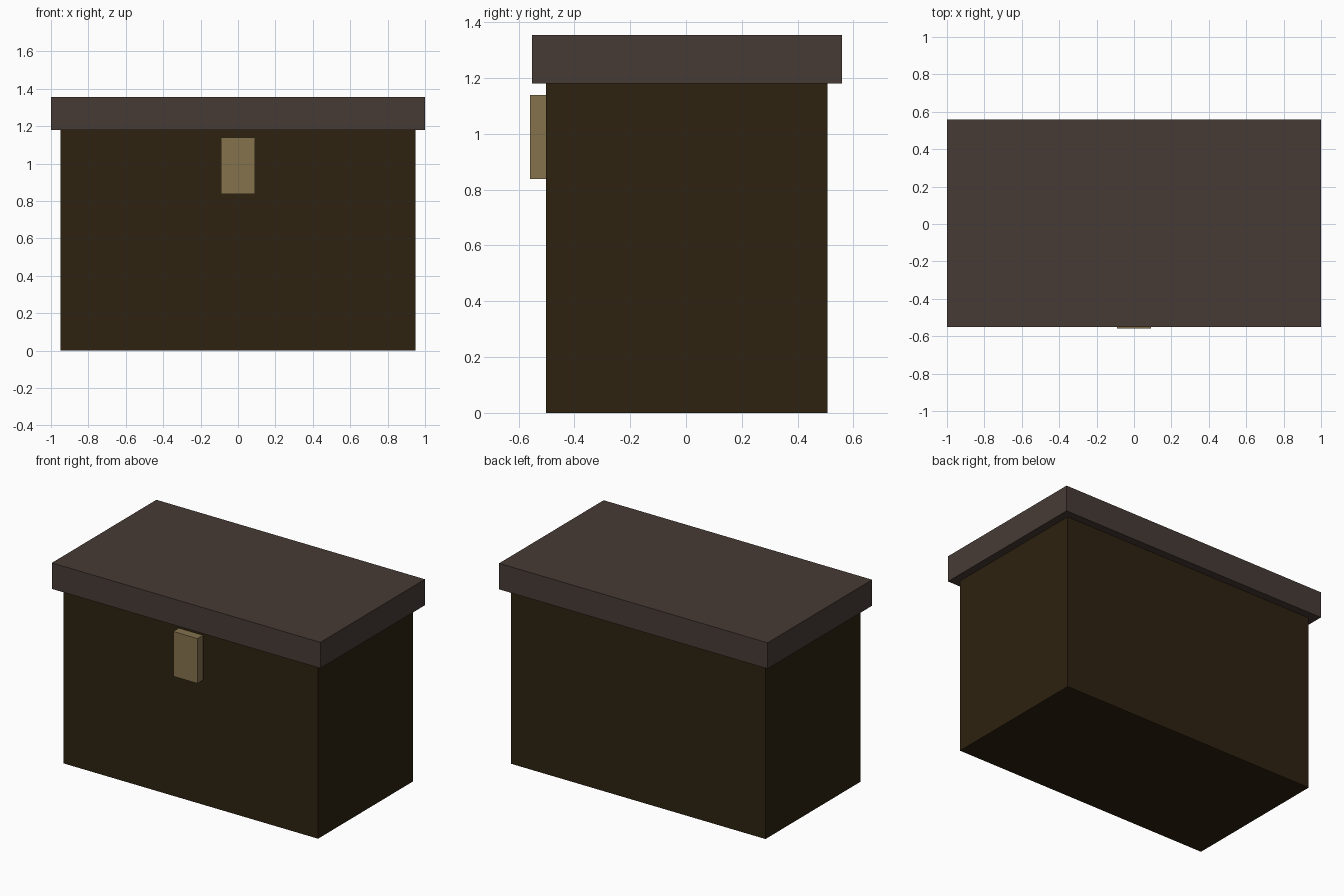
import bpy
import bmesh
from mathutils import Vector

if "Cube" in bpy.data.objects:
    bpy.data.objects.remove(bpy.data.objects["Cube"])


def material(name, rgb):
    mat = bpy.data.materials.new(name)
    mat.diffuse_color = (*rgb, 1.0)
    mat.use_nodes = True
    mat.node_tree.nodes["Principled BSDF"].inputs["Base Color"].default_value = mat.diffuse_color
    return mat


def box(name, low, high, mat):
    """Flat-faced box spanning two opposite corners."""
    low, high = Vector(low), Vector(high)
    bm = bmesh.new()
    bmesh.ops.create_cube(bm, size=1.0)
    bmesh.ops.scale(bm, vec=high - low, verts=bm.verts)
    bmesh.ops.translate(bm, vec=(low + high) / 2, verts=bm.verts)
    mesh = bpy.data.meshes.new(name)
    bm.to_mesh(mesh)
    bm.free()
    mesh.materials.append(mat)
    obj = bpy.data.objects.new(name, mesh)
    bpy.context.collection.objects.link(obj)
    return obj


dark_wood = material("dark_wood", (0.027, 0.016, 0.005))
lid_brown = material("lid_brown", (0.063, 0.044, 0.036))
dull_brass = material("dull_brass", (0.235, 0.171, 0.076))

# Chest body
box("chest_body", (-0.948, -0.502, 0.0), (0.948, 0.508, 1.18), dark_wood)
# Overhanging lid
box("chest_lid", (-1.0, -0.552, 1.18), (1.0, 0.56, 1.355), lid_brown)
# Front latch
box("latch", (-0.09, -0.56, 0.838), (0.09, -0.502, 1.14), dull_brass)
